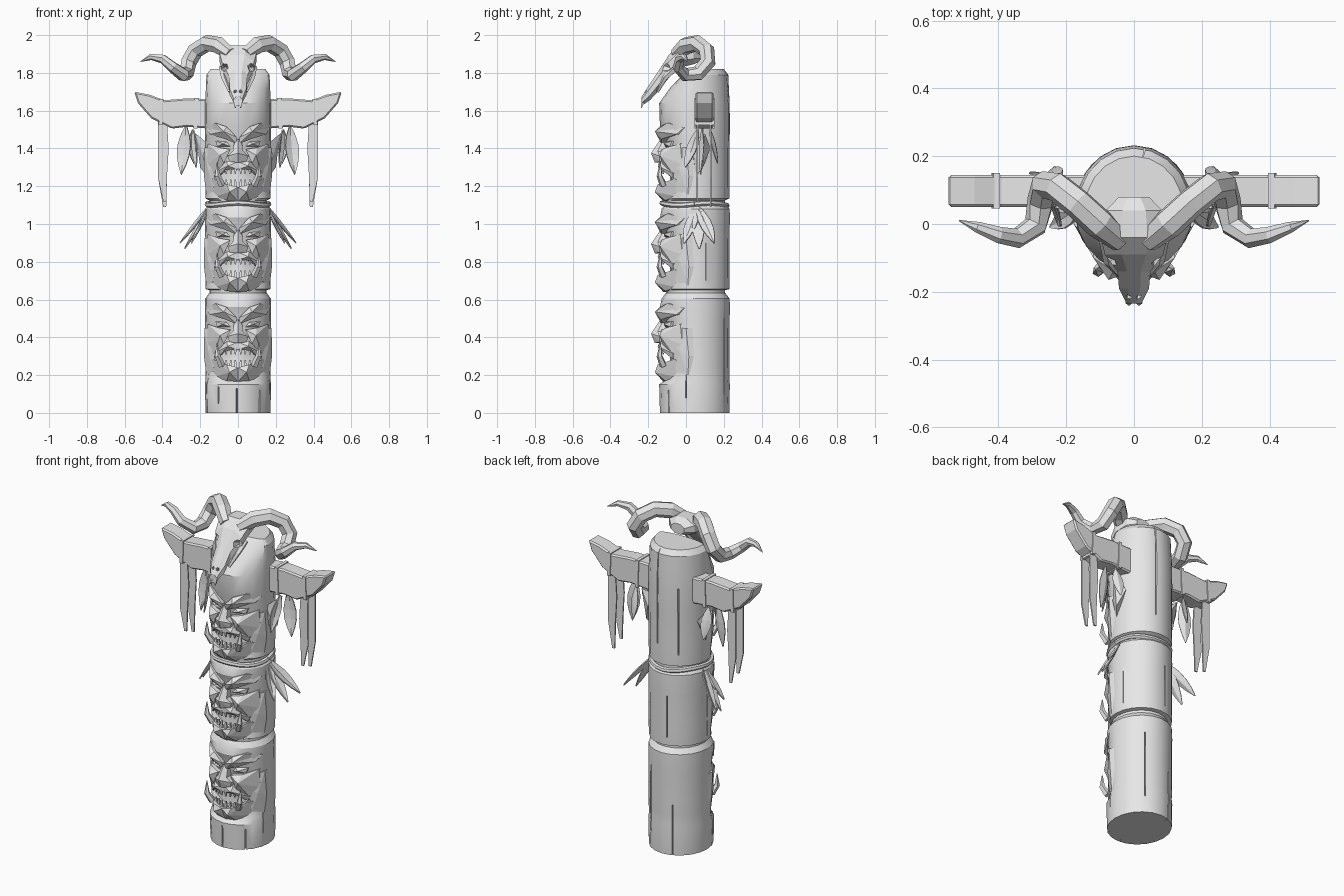
import bpy, bmesh, math
from mathutils import Vector

cube = bpy.data.objects.get("Cube")
if cube:
    bpy.data.objects.remove(cube, do_unlink=True)

mat = bpy.data.materials.new("pale grey")
mat.use_nodes = True
GREY = (0.8, 0.8, 0.8, 1)
mat.diffuse_color = GREY
for node in mat.node_tree.nodes:
    if node.type == 'BSDF_PRINCIPLED':
        node.inputs["Base Color"].default_value = GREY
CY = 0.045  # pole axis in y


def part(name, verts, faces, mirror=True, smooth=None):
    """Mesh object with outward normals, optionally mirrored across x = 0."""
    bm = bmesh.new()
    vs = [bm.verts.new(v) for v in verts]
    for f in faces:
        bm.faces.new([vs[i] for i in f])
    bmesh.ops.recalc_face_normals(bm, faces=bm.faces)
    me = bpy.data.meshes.new(name)
    bm.to_mesh(me)
    bm.free()
    me.materials.append(mat)
    ob = bpy.data.objects.new(name, me)
    bpy.context.collection.objects.link(ob)
    if mirror:
        m = ob.modifiers.new("mirror", 'MIRROR')
        m.use_mirror_merge = False
    if smooth:
        soften(ob, smooth)
    return ob


def soften(ob, degrees):
    bpy.ops.object.select_all(action='DESELECT')
    ob.select_set(True)
    bpy.context.view_layer.objects.active = ob
    bpy.ops.object.shade_smooth_by_angle(angle=math.radians(degrees))


def loft(name, rings, **kw):
    """Skin a list of equal vertex rings and cap both ends."""
    n, k = len(rings[0]), len(rings)
    faces = [(r * n + i, r * n + (i + 1) % n, (r + 1) * n + (i + 1) % n, (r + 1) * n + i)
             for r in range(k - 1) for i in range(n)]
    faces += [tuple(range(n)), tuple(range((k - 1) * n, k * n))]
    return part(name, [v for r in rings for v in r], faces, **kw)


def tube(name, path, sides=6, **kw):
    """Tapered tube; every path entry is x, y, z, radius."""
    pts = [Vector(p[:3]) for p in path]
    rings, last, u = [], None, None
    for i, p in enumerate(pts):
        t = (pts[min(i + 1, len(pts) - 1)] - pts[max(i - 1, 0)]).normalized()
        u = t.orthogonal().normalized() if last is None else last.rotation_difference(t) @ u
        w, last = t.cross(u), t
        angles = [math.tau * j / sides for j in range(sides)]
        rings.append([p + path[i][3] * (u * math.cos(a) + w * math.sin(a)) for a in angles])
    return loft(name, rings, **kw)


def relief(name, outline, peak, dz):
    """Carved block: outline of x, z, y fanned to a peak, sunk back into the pole."""
    n = len(outline)
    verts = [(x, y, z + dz) for x, z, y in outline]
    verts += [(x * 0.95, CY, z + dz) for x, z, y in outline]
    verts.append((peak[0], peak[2], peak[1] + dz))
    faces = [(i, (i + 1) % n, 2 * n) for i in range(n)]
    faces += [(i, (i + 1) % n, n + (i + 1) % n, n + i) for i in range(n)]
    faces.append(tuple(range(n, 2 * n)))
    return part(name, verts, faces)


def feather(name, root, tip, width, side):
    """Flat leaf shape with a raised quill line."""
    root, tip, side = Vector(root), Vector(tip), Vector(side).normalized()
    bump = side.cross(tip - root).normalized() * width * 0.15
    verts, faces = [], []
    for i, w in enumerate((0.15, 0.7, 1, 0.95, 0.6, 0.05)):
        c = root.lerp(tip, i / 5)
        verts += [c - side * width * w / 2, c + bump * w, c + side * width * w / 2]
        if i:
            a = 3 * i
            faces += [(a - 3, a - 2, a + 1, a), (a - 2, a - 1, a + 2, a + 1)]
    ob = part(name, verts, faces)
    ob.modifiers.new("thickness", 'SOLIDIFY').thickness = 0.006


def carve(ob, cutters):
    """Subtract the cutters, bake the result and discard the cutters."""
    for c in cutters:
        c.hide_render = True
        m = ob.modifiers.new("cut", 'BOOLEAN')
        m.object, m.operation, m.solver = c, 'DIFFERENCE', 'EXACT'
    bpy.context.view_layer.update()
    ev = ob.evaluated_get(bpy.context.evaluated_depsgraph_get())
    baked = bpy.data.meshes.new_from_object(ev)
    ob.modifiers.clear()
    ob.data = baked
    for c in cutters:
        bpy.data.objects.remove(c, do_unlink=True)


# Pole: stacked rings of z, half width, depth of the front
HEADS = {"lower": 0, "middle": 0.475, "upper": 0.955}
levels = [(0, 0.172, 0.183), (0.15, 0.175, 0.187)]
for dz in HEADS.values():
    levels += [(z + dz, r, f) for z, r, f in (
        (0.18, 0.172, 0.15), (0.24, 0.173, 0.13), (0.33, 0.173, 0.13),
        (0.37, 0.173, 0.15), (0.49, 0.174, 0.155), (0.56, 0.175, 0.183))]
    if dz < 0.9:
        levels += [(z + dz, r, r) for z, r in ((0.605, 0.174), (0.635, 0.152), (0.65, 0.152))]
levels += [(1.64, 0.174, 0.187), (1.72, 0.17, 0.13), (1.79, 0.167, 0.06), (1.82, 0.145, 0.03)]
SIDES = 20
rings = []
for z, r, front in levels:
    ring = []
    for i in range(SIDES):
        a = math.tau * i / SIDES
        s = math.sin(a)
        ring.append((r * math.cos(a), CY + s * (r * 1.07 if s > 0 else front), z))
    rings.append(ring)
pole = loft("pole", rings, mirror=False)

# Weathering cracks: slim wedges cut into the pole (angle, bottom, top)
cracks = []
for deg, low, high in ((268, -0.02, 0.13), (235, 0.05, 0.14), (310, -0.02, 0.12), (200, -0.02, 0.27),
                       (345, 0.08, 0.4), (60, 0.1, 0.5), (110, -0.02, 0.3), (80, 1.25, 1.9),
                       (120, 1.2, 1.6), (100, 0.7, 0.95), (180, 0.68, 0.95), (20, 0.7, 0.9)):
    a = math.radians(deg)
    out = Vector((math.cos(a), math.sin(a), 0))
    across = Vector((-out.y, out.x, 0)) * 0.008
    c = Vector((0, CY, 0))
    tri = [c + out * 0.155, c + out * 0.22 + across, c + out * 0.22 - across]
    cracks.append(loft("crack_cutter", [[p + Vector((0, 0, z)) for p in tri] for z in (low, high)],
                       mirror=False))
carve(pole, cracks)
soften(pole, 25)

# Rope collar above the middle head
loop = [(0.163 * math.cos(a), CY + 0.172 * math.sin(a), 1.105 + 0.006 * math.sin(3 * a), 0.014)
        for a in [math.tau * i / 24 for i in range(25)]]
tube("collar_rope", loop, mirror=False, smooth=40)

# Carved faces: half outlines of x, z, y and a peak
FACE = {
    "brow": ([(0.008, 0.47, -0.13), (0.07, 0.495, -0.13), (0.15, 0.52, -0.05), (0.168, 0.555, -0.01),
              (0.12, 0.58, -0.1), (0.06, 0.56, -0.14), (0.008, 0.505, -0.14)], (0.075, 0.535, -0.165)),
    "eye": ([(0.04, 0.455, -0.11), (0.06, 0.48, -0.108), (0.12, 0.485, -0.075), (0.11, 0.455, -0.085)],
            (0.08, 0.47, -0.118)),
    "cheek": ([(0.04, 0.44, -0.13), (0.1, 0.45, -0.105), (0.16, 0.47, -0.03), (0.165, 0.36, -0.02),
               (0.125, 0.31, -0.07), (0.075, 0.365, -0.125)], (0.095, 0.41, -0.14)),
    "nose": ([(0, 0.495, -0.135), (0.02, 0.48, -0.125), (0.028, 0.43, -0.15), (0.055, 0.405, -0.14),
              (0.045, 0.375, -0.14), (0, 0.37, -0.165)], (0, 0.42, -0.185)),
    "upper_lip": ([(0, 0.375, -0.14), (0.06, 0.38, -0.13), (0.13, 0.315, -0.07), (0.115, 0.285, -0.07),
                   (0.06, 0.33, -0.125), (0, 0.335, -0.14)], (0.055, 0.352, -0.15)),
    "jaw": ([(0, 0.24, -0.155), (0.06, 0.255, -0.15), (0.135, 0.285, -0.06), (0.155, 0.25, -0.02),
             (0.12, 0.19, -0.05), (0.06, 0.17, -0.11), (0, 0.165, -0.12)], (0.045, 0.215, -0.165)),
    "face_side": ([(0.135, 0.45, -0.05), (0.178, 0.45, 0), (0.18, 0.3, 0.015), (0.168, 0.2, 0.01),
                   (0.13, 0.22, -0.055), (0.12, 0.35, -0.075)], (0.158, 0.33, -0.035)),
}
for head, dz in HEADS.items():
    for piece, (outline, peak) in FACE.items():
        relief(f"{head}_{piece}", outline, peak, dz)
    tube(f"{head}_tusk", [(0.085, -0.12, 0.25 + dz, 0.02), (0.108, -0.14, 0.3 + dz, 0.016),
                          (0.112, -0.135, 0.37 + dz, 0.002)], sides=5)
    for i in range(3):  # front teeth
        x = 0.014 + 0.024 * i
        y = -0.135 + 0.008 * i
        tube(f"{head}_lower_tooth", [(x, y, 0.235 + dz, 0.013), (x, y, 0.28 + dz, 0.005)], sides=4)
        tube(f"{head}_upper_tooth", [(x, y, 0.345 + dz, 0.012), (x, y, 0.31 + dz, 0.004)], sides=4)

# Pointed ears on the top head
part("ear", [(0.165, 0.03, 1.43), (0.225, 0.1, 1.48), (0.165, 0.13, 1.4), (0.2, 0.09, 1.3),
             (0.165, 0.05, 1.25), (0.185, 0.04, 1.36)],
     [(0, 1, 5), (1, 2, 3), (5, 1, 3), (5, 3, 4), (3, 2, 4), (0, 5, 4), (0, 4, 2), (0, 2, 1)])

# Wooden wings through the pole
wing = [(0.1, 1.66), (0.27, 1.665), (0.39, 1.655), (0.47, 1.685), (0.55, 1.7),
        (0.53, 1.64), (0.46, 1.56), (0.35, 1.505), (0.27, 1.515), (0.1, 1.5)]
w = loft("wing", [[(x, y, z) for x, z in wing] for y in (0.05, 0.145)])
w.modifiers.new("chamfer", 'BEVEL').width = 0.008
for x, low, high in ((0.215, 1.505, 1.668), (0.4, 1.525, 1.663)):
    loft("wing_band", [[(x, y, low), (x + 0.02, y, low), (x + 0.015, y, high), (x - 0.005, y, high)]
                       for y in (0.045, 0.15)])

# Hanging cloth strips and feathers
for y, length in ((0.06, 1.12), (0.13, 1.09)):
    loft("cloth_strip", [[(x - s, y - 0.004, z), (x + s, y - 0.004, z), (x + s, y + 0.004, z), (x - s, y + 0.004, z)]
                         for x, z, s in ((0.4, 1.54, 0.024), (0.395, 1.4, 0.028), (0.4, 1.25, 0.024),
                                         (0.388, length, 0.008))])
feather("wing_feather", (0.275, 0.09, 1.52), (0.3, 0.08, 1.26), 0.075, (1, 0.3, 0))
feather("wing_feather", (0.24, 0.06, 1.5), (0.225, -0.005, 1.3), 0.06, (0.5, 1, 0))
feather("wing_feather", (0.24, 0.13, 1.5), (0.235, 0.17, 1.32), 0.06, (1, -0.4, 0))
for y, x, z in ((-0.01, 0.25, 0.9), (0.07, 0.285, 0.87), (0.15, 0.31, 0.9)):
    feather("collar_feather", (0.155, 0.06, 1.1), (x, y, z), 0.065, (0.15, 1, 0.1))

# Horned animal skull: sections of y, z, half width, half height
sections = ((0.08, 1.89, 0.045, 0.03), (0.04, 1.895, 0.085, 0.05), (-0.04, 1.885, 0.1, 0.06),
            (-0.09, 1.835, 0.088, 0.062), (-0.14, 1.765, 0.05, 0.055), (-0.19, 1.7, 0.045, 0.045),
            (-0.235, 1.65, 0.022, 0.025))
octagon = [math.tau * i / 8 + math.pi / 8 for i in range(8)]
skull = loft("skull", [[(rx * 1.06 * math.cos(a), y, z + rz * 1.06 * math.sin(a)) for a in octagon]
                       for y, z, rx, rz in sections], mirror=False)
holes = []
for s in (-1, 1):
    holes.append(tube("socket_cutter", [(s * 0.07, -0.07, 1.82, 0.012), (s * 0.08, -0.15, 1.84, 0.036)],
                      mirror=False))
    holes.append(tube("nostril_cutter", [(s * 0.014, -0.2, 1.69, 0.004), (s * 0.018, -0.25, 1.73, 0.022)],
                      mirror=False))
carve(skull, holes)
tube("skull_fang", [(0.016, -0.225, 1.66, 0.013), (0.014, -0.237, 1.615, 0.004)], sides=4)
tube("skull_cheekbone", [(0.085, -0.05, 1.83, 0.018), (0.075, -0.11, 1.775, 0.016),
                         (0.045, -0.15, 1.7, 0.008)], sides=5)
tube("horn", [(0.04, -0.05, 1.9, 0.035), (0.1, 0, 1.945, 0.046), (0.165, 0.06, 1.957, 0.045),
              (0.225, 0.108, 1.92, 0.044), (0.262, 0.115, 1.855, 0.043), (0.275, 0.065, 1.797, 0.041),
              (0.29, -0.005, 1.79, 0.036), (0.345, -0.042, 1.83, 0.03), (0.4, -0.032, 1.875, 0.025),
              (0.46, -0.01, 1.885, 0.017), (0.515, 0.01, 1.86, 0.002)], sides=7)
